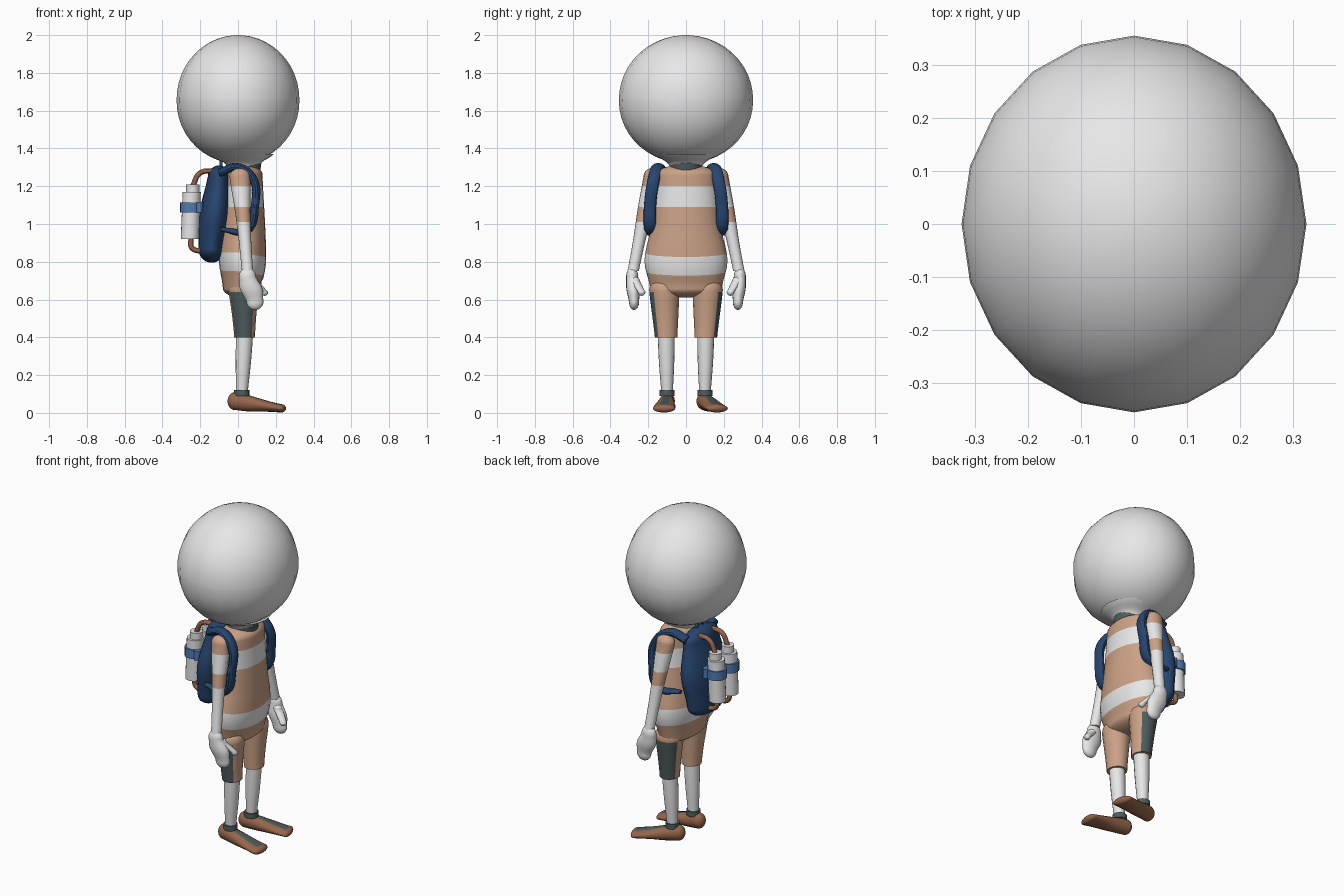
import bpy, bmesh, math
from mathutils import Vector

cube = bpy.data.objects.get("Cube")
if cube:
    bpy.data.objects.remove(cube)


def material(name, *rgb):
    mat = bpy.data.materials.new(name)
    mat.use_nodes = True
    mat.diffuse_color = (*rgb, 1)
    shader = mat.node_tree.nodes["Principled BSDF"]
    shader.inputs["Base Color"].default_value = (*rgb, 1)
    shader.inputs["Roughness"].default_value = 0.8
    return mat


white = material("white", 0.8, 0.8, 0.8)
tan = material("tan", 0.6, 0.36, 0.24)
grey = material("dark_grey", 0.08, 0.11, 0.11)
navy = material("navy", 0.02, 0.06, 0.16)
sky = material("band_blue", 0.08, 0.2, 0.45)
brown = material("shoe_brown", 0.3, 0.13, 0.07)


def smooth_between(keys, t):
    """Smooth curve through evenly spaced keys, with t from zero to one."""
    last = len(keys) - 1
    place = t * last
    i = min(int(place), max(last - 1, 0))
    f = place - i
    before, a, b, after = (keys[min(max(k, 0), last)] for k in range(i - 1, i + 3))
    bend = (b - before) * f * (1 - f) ** 2 / 2 - (after - a) * f * f * (1 - f) / 2
    return a + (b - a) * f * f * (3 - 2 * f) + bend


def loft(name, start, end, widths, mats, domes=(0, 0), sides=16, axis="z",
         side=1, cuts=(), paint=None):
    """Skin elliptical rings from start to end; a dome rounds off each end."""
    start, end = Vector(start), Vector(end)
    start.y *= side
    end.y *= side
    keys = [Vector(w if isinstance(w, tuple) else (w, w)) for w in widths]
    along = Vector((0, 0, 1)) if axis == "z" else Vector((1, 0, 0))
    across, up = (Vector((1, 0, 0)), Vector((0, 1, 0)))
    if axis == "x":
        across, up = Vector((0, 1, 0)), Vector((0, 0, 1))
    if (end - start).dot(along) < 0:
        along = -along

    # Ring centres and radii, dome to dome
    arcs = [math.radians(a) for a in range(87, 0, -8)]
    steps = max(4 * (len(keys) - 1), 1)
    rings = []
    if domes[0]:
        rings += [(start - along * domes[0] * math.sin(a), keys[0] * math.cos(a))
                  for a in arcs]
    rings += [(start.lerp(end, k / steps), smooth_between(keys, k / steps))
              for k in range(steps + 1)]
    if domes[1]:
        rings += [(end + along * domes[1] * math.sin(a), keys[-1] * math.cos(a))
                  for a in reversed(arcs)]

    bm = bmesh.new()
    turns = [math.tau * i / sides for i in range(sides)]
    loops = [[bm.verts.new(c + across * r.x * math.cos(a) + up * r.y * math.sin(a))
              for a in turns] for c, r in rings]
    for low, high in zip(loops, loops[1:]):
        for i in range(sides):
            j = (i + 1) % sides
            bm.faces.new((low[i], low[j], high[j], high[i]))
    for loop, dome in zip((loops[0], loops[-1]), domes):
        cap = bm.faces.new(loop)
        for edge in cap.edges:
            edge.smooth = dome > 0
    for z in cuts:
        bmesh.ops.bisect_plane(bm, geom=bm.verts[:] + bm.edges[:] + bm.faces[:],
                               plane_co=(0, 0, z), plane_no=(0, 0, 1))
    bmesh.ops.recalc_face_normals(bm, faces=bm.faces)
    for face in bm.faces:
        face.smooth = True
        if paint:
            face.material_index = int(paint(face.calc_center_median(), face.normal))
    mesh = bpy.data.meshes.new(name)
    bm.to_mesh(mesh)
    bm.free()
    for mat in mats:
        mesh.materials.append(mat)
    ob = bpy.data.objects.new(name, mesh)
    bpy.context.collection.objects.link(ob)
    return ob


def tube(name, points, radius, mat, flat=1, tip=1):
    """Round tube through points, widened in y by flat and narrowed at its tip."""
    curve = bpy.data.curves.new(name, "CURVE")
    curve.dimensions = "3D"
    curve.bevel_depth = radius
    curve.use_fill_caps = True
    spline = curve.splines.new("BEZIER")
    spline.bezier_points.add(len(points) - 1)
    for knot, (x, y, z) in zip(spline.bezier_points, points):
        knot.co = (x, y / flat, z)
        knot.handle_left_type = knot.handle_right_type = "AUTO"
    spline.bezier_points[-1].radius = tip
    curve.materials.append(mat)
    ob = bpy.data.objects.new(name, curve)
    bpy.context.collection.objects.link(ob)
    ob.scale.y = flat
    bpy.ops.object.select_all(action="DESELECT")
    ob.select_set(True)
    bpy.context.view_layer.objects.active = ob
    bpy.ops.object.convert(target="MESH")
    bpy.ops.object.shade_smooth_by_angle()


# Heights where the shirt changes colour
chest_top, chest_low, sleeve_end, belly_top, belly_low = 1.2, 1.09, 1.01, 0.85, 0.75


def stripes(c, n):
    return chest_low < c.z < chest_top or belly_low < c.z < belly_top


def sleeve(c, n):
    return c.z < sleeve_end or stripes(c, n)


# Head, neck and collar
loft("head", start=(0, 0, 1.66), end=(0, 0, 1.65), widths=[(0.325, 0.355)],
     mats=[white], domes=(0.34, 0.33), sides=20)
loft("neck", start=(0.02, 0, 1.37), end=(0.03, 0, 1.28), widths=[0.17, 0.1, 0.08],
     mats=[white], sides=20)
loft("collar", start=(0.03, 0, 1.26), end=(0.04, 0, 1.33), widths=[0.085],
     mats=[grey], sides=20)

# Torso with striped shirt and seat of the shorts; the low stripe dips in front
torso = loft("torso", start=(0.03, 0, 1.26), end=(0.02, 0, 0.66),
             widths=[(0.1, 0.16), (0.11, 0.17), (0.12, 0.19), (0.125, 0.22), (0.1, 0.19)],
             mats=[tan, white], domes=(0.055, 0.05), sides=24,
             cuts=(chest_top, chest_low, belly_top, belly_low), paint=stripes)
for vert in torso.data.vertices:
    if 0.7 < vert.co.z < 0.87:
        vert.co.z -= max(0, vert.co.x) / 6

for s, label in ((1, "left"), (-1, "right")):
    # Shorts leg with a dark outer panel, then the bare leg
    loft(label + "_shorts_leg", start=(0.03, 0.115, 0.65), end=(0.035, 0.105, 0.4),
         widths=[0.08, (0.065, 0.07), (0.055, 0.06)], mats=[tan, grey],
         domes=(0.07, 0), side=s, cuts=(0.64,),
         paint=lambda c, n: c.z < 0.64 and n.y * s - n.x * 0.3 > 0.6)
    loft(label + "_lower_leg", start=(0.035, 0.105, 0.42), end=(0.02, 0.1, 0.09),
         widths=[0.045, 0.04, 0.03], mats=[white], side=s)

    # Shoe turned outward, with a dark stripe along the instep and a cuff
    shoe = loft(label + "_shoe", start=(-0.02, 0, 0.062), end=(0.23, 0, 0.024),
                widths=[(0.04, 0.046), (0.045, 0.042), (0.055, 0.03), (0.06, 0.022)],
                mats=[brown, grey], domes=(0.035, 0.025), axis="x",
                paint=lambda c, n: n.z > 0.5 and abs(c.y) < 0.015 and 0.03 < c.x < 0.22)
    shoe.location.y = 0.1 * s
    shoe.rotation_euler.z = math.radians(6 + 10 * s)
    loft(label + "_ankle_cuff", start=(0.02, 0.1, 0.09), end=(0.02, 0.1, 0.12),
         widths=[0.04], mats=[grey], side=s)

    # Arm with striped sleeve, hand and thumb
    loft(label + "_arm", start=(0.01, 0.18, 1.25), end=(0.05, 0.28, 0.75),
         widths=[(0.055, 0.045), 0.042, 0.033, 0.03], mats=[tan, white],
         domes=(0.045, 0), side=s, cuts=(chest_top, chest_low, sleeve_end), paint=sleeve)
    loft(label + "_hand", start=(0.05, 0.285, 0.72), end=(0.09, 0.275, 0.59),
         widths=[(0.045, 0.032), (0.06, 0.036), (0.045, 0.027)], mats=[white],
         domes=(0.05, 0.045), side=s)
    loft(label + "_thumb", start=(0.08, 0.27, 0.7), end=(0.14, 0.235, 0.64),
         widths=[0.025, 0.02], mats=[white], domes=(0.02, 0.02), side=s)

    # Shoulder strap looping back under the arm
    tube(label + "_strap", [(-0.1, 0.13 * s, 1.27), (0, 0.15 * s, 1.3),
                            (0.08, 0.17 * s, 1.24), (0.09, 0.19 * s, 1.1),
                            (0.05, 0.19 * s, 0.97), (-0.09, 0.18 * s, 0.97)],
         radius=0.022, mat=navy, flat=1.5, tip=0.5)

    # Water bottle with cap, band and hoses
    y = 0.06
    loft(label + "_bottle", start=(-0.255, y, 0.92), end=(-0.245, y, 1.17),
         widths=[0.048], mats=[white], sides=20, side=s)
    loft(label + "_bottle_cap", start=(-0.24, y, 1.17), end=(-0.24, y, 1.21),
         widths=[0.035], mats=[white], sides=20, side=s)
    loft(label + "_bottle_band", start=(-0.25, y, 1.06), end=(-0.25, y, 1.115),
         widths=[0.056], mats=[sky], sides=20, side=s)
    y *= s
    tube(label + "_upper_hose", [(-0.24, y, 1.2), (-0.2, y, 1.27), (-0.11, y, 1.28)],
         radius=0.014, mat=brown)
    tube(label + "_lower_hose", [(-0.25, y, 0.93), (-0.24, y, 0.87), (-0.14, y, 0.87)],
         radius=0.014, mat=brown)

# Backpack, its bottle band mount and carry loop
loft("backpack", start=(-0.1, 0, 1.25), end=(-0.14, 0, 0.87),
     widths=[(0.06, 0.145), (0.085, 0.187), (0.07, 0.16)], mats=[navy],
     domes=(0.06, 0.075), sides=24)
loft("band_mount", start=(-0.205, 0, 1.06), end=(-0.205, 0, 1.115),
     widths=[(0.035, 0.12)], mats=[sky], sides=20)
tube("carry_loop", [(-0.09, -0.04, 1.29), (-0.09, 0, 1.34), (-0.09, 0.04, 1.29)],
     radius=0.009, mat=navy)
